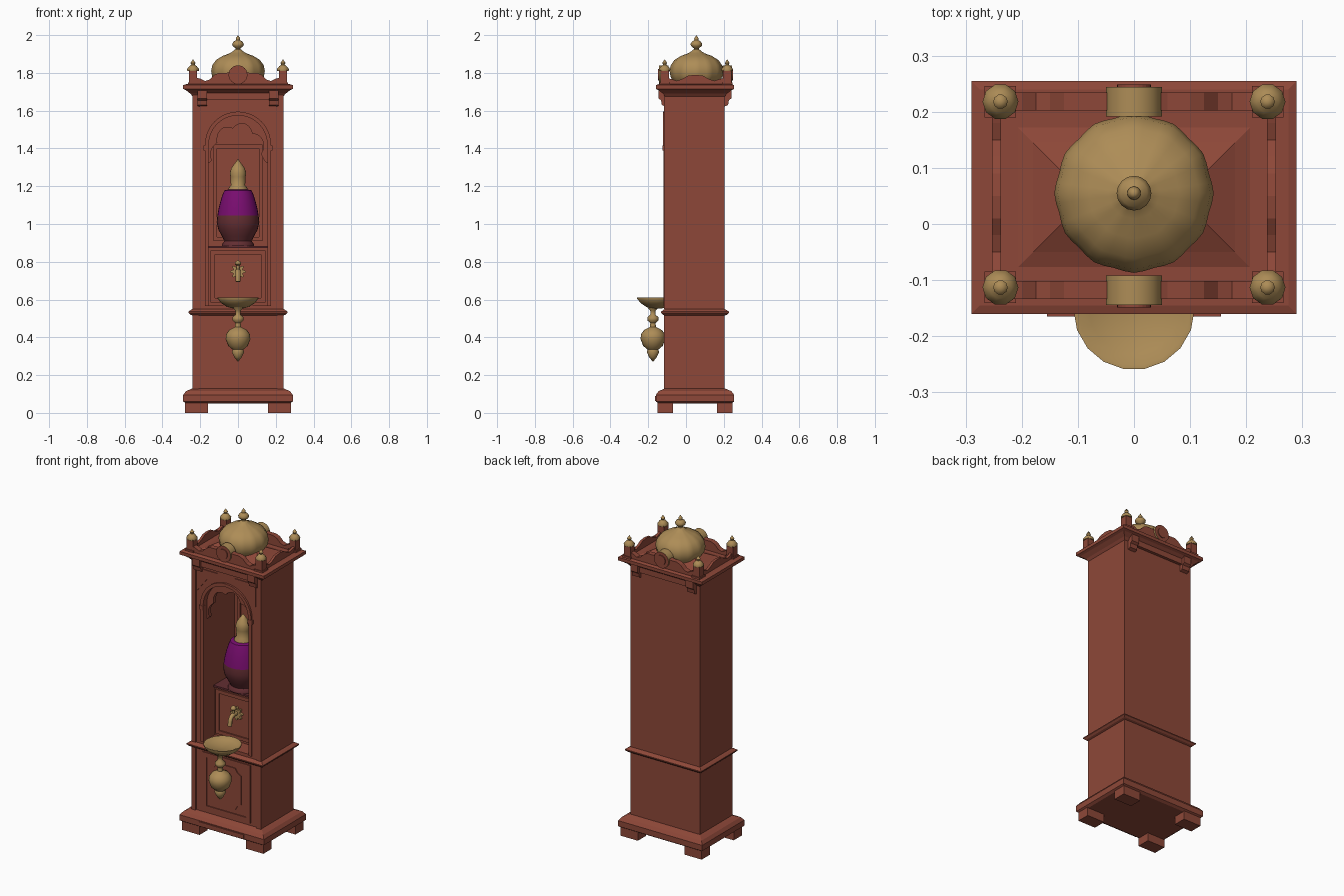
import bpy, bmesh, math
from mathutils import Matrix, Vector

if "Cube" in bpy.data.objects:
    bpy.data.objects.remove(bpy.data.objects["Cube"])

def material(name, rgb):
    m = bpy.data.materials.new(name)
    m.diffuse_color = (*rgb, 1)
    m.use_nodes = True
    m.node_tree.nodes["Principled BSDF"].inputs["Base Color"].default_value = m.diffuse_color
    return m

WOOD = material("red_wood", (0.27, 0.064, 0.040))
GOLD = material("brass", (0.42, 0.265, 0.095))
PURPLE = material("purple_band", (0.19, 0.004, 0.16))
MAROON = material("dark_maroon", (0.125, 0.027, 0.032))
YF, YB, HX = -0.11, 0.205, 0.24      # cabinet front, back, half width

def finish(name, bm, mat, smooth=None):
    bmesh.ops.recalc_face_normals(bm, faces=bm.faces)
    me = bpy.data.meshes.new(name)
    bm.to_mesh(me)
    bm.free()
    me.materials.append(mat)
    if smooth:
        for p in me.polygons:
            p.use_smooth = True
        me.set_sharp_from_angle(angle=math.radians(smooth))
    ob = bpy.data.objects.new(name, me)
    bpy.context.collection.objects.link(ob)
    return ob

def boxes(name, items, mat=WOOD):
    """One object from boxes given as (x0, x1, y0, y1, z0, z1)."""
    bm = bmesh.new()
    for x0, x1, y0, y1, z0, z1 in items:
        mx = Matrix.Translation(((x0+x1)/2, (y0+y1)/2, (z0+z1)/2)) @ Matrix.Diagonal((x1-x0, y1-y0, z1-z0, 1))
        bmesh.ops.create_cube(bm, size=1, matrix=mx)
    return finish(name, bm, mat)

def frame(name, x, z0, z1, w, y, t):
    """Raised rectangular frame standing t proud of plane y."""
    a, b = y - t, y + 0.004
    return boxes(name, [(-x, -x+w, a, b, z0, z1), (x-w, x, a, b, z0, z1),
                        (-x+w, x-w, a, b, z0, z0+w), (-x+w, x-w, a, b, z1-w, z1)])

def prism(name, pts, a, b, mat=WOOD, axis='y', smooth=None):
    """Extrude a flat outline (u, z) along y or x from a to b."""
    bm = bmesh.new()
    put = (lambda u, z, d: (u, d, z)) if axis == 'y' else (lambda u, z, d: (d, u, z))
    lo = [bm.verts.new(put(u, z, a)) for u, z in pts]
    hi = [bm.verts.new(put(u, z, b)) for u, z in pts]
    caps = [bm.faces.new(lo), bm.faces.new(hi[::-1])]
    n = len(pts)
    for i in range(n):
        bm.faces.new((lo[i], lo[(i+1) % n], hi[(i+1) % n], hi[i]))
    bmesh.ops.recalc_face_normals(bm, faces=bm.faces)
    bmesh.ops.triangulate(bm, faces=caps)
    return finish(name, bm, mat, smooth)

def loft(name, prof, mat=WOOD):
    """Stacked rectangles around the cabinet: (overhang, z)."""
    bm = bmesh.new()
    rings = [[bm.verts.new(p) for p in ((-HX-d, YF-d, z), (HX+d, YF-d, z), (HX+d, YB+d, z), (-HX-d, YB+d, z))]
             for d, z in prof]
    for r, s in zip(rings, rings[1:]):
        for i in range(4):
            bm.faces.new((r[i], r[(i+1) % 4], s[(i+1) % 4], s[i]))
    bm.faces.new(rings[0][::-1])
    bm.faces.new(rings[-1])
    return finish(name, bm, mat)

def lathe(name, prof, x, y, mat, seg=24, lobes=0, smooth=50):
    """Turned part from (radius, z), optionally gently lobed."""
    bm = bmesh.new()
    rings = []
    for r, z in prof:
        ring = []
        for i in range(seg):
            t = 2*math.pi*i/seg
            k = r*(1 + 0.015*math.cos(lobes*t)) if lobes else r
            ring.append(bm.verts.new((x+k*math.cos(t), y+k*math.sin(t), z)))
        rings.append(ring)
    for r, s in zip(rings, rings[1:]):
        for i in range(seg):
            bm.faces.new((r[i], r[(i+1) % seg], s[(i+1) % seg], s[i]))
    bm.faces.new(rings[0][::-1])
    bm.faces.new(rings[-1])
    bmesh.ops.remove_doubles(bm, verts=bm.verts, dist=1e-5)
    return finish(name, bm, mat, smooth)

def arc(r, cz, n=20):
    return [(r*math.cos(math.pi*i/n), cz + r*math.sin(math.pi*i/n)) for i in range(n+1)]

# feet and base moulding
boxes("feet", [(s*0.22-0.06, s*0.22+0.06, y-0.04, y+0.04, 0, 0.06) for s in (-1, 1) for y in (-0.11, 0.205)])
loft("base_moulding", [(0.035, 0.05), (0.05, 0.06), (0.05, 0.095), (0.035, 0.115), (0.012, 0.125), (0.0, 0.13)])
boxes("base_apron", [(-0.155, 0.155, -0.165, -0.14, 0.062, 0.09)])

# lower cabinet with door panel
boxes("lower_cabinet", [(-HX, HX, YF, YB, 0.11, 0.57)])
frame("lower_door_frame", 0.165, 0.145, 0.505, 0.03, YF, 0.006)
prism("lower_door_panel", [(sx*x, z) for sx, pts in ((1, [(0.06, 0.20), (0.075, 0.225), (0.10, 0.24), (0.10, 0.42),
      (0.075, 0.435), (0.06, 0.46)]), (-1, [(0.06, 0.46), (0.075, 0.435), (0.10, 0.42), (0.10, 0.24),
      (0.075, 0.225), (0.06, 0.20)])) for x, z in pts], YF-0.005, YF+0.01)
boxes("lower_corner_strips", [(s*0.225-0.015, s*0.225+0.015, YF-0.006, YF+0.01, 0.125, 0.52) for s in (-1, 1)])
loft("waist_moulding", [(0.0, 0.515), (0.012, 0.52), (0.022, 0.53), (0.022, 0.536), (0.01, 0.545), (0.0, 0.55)])

# upper cabinet: arched niche and back wall
niche = arc(0.155, 1.42)
prism("upper_cabinet", [(HX, 0.56), (HX, 1.70), (-HX, 1.70), (-HX, 0.56), (-0.155, 0.56)] + niche[::-1] + [(0.155, 0.56)],
      YF, 0.185)
boxes("back_wall", [(-HX, HX, 0.185, YB, 0.56, 1.70)])
prism("arch_trim", [(0.175, 1.40)] + arc(0.175, 1.42) + [(-0.175, 1.40), (-0.155, 1.40)] + niche[::-1] + [(0.155, 1.40)],
      YF-0.012, YF+0.01)
boxes("niche_side_trims", [(s*0.165-0.01, s*0.165+0.01, YF-0.008, YF+0.01, 0.565, 1.40) for s in (-1, 1)])
boxes("arch_capitals", [(s*0.168-0.015, s*0.168+0.015, YF-0.014, YF+0.01, 1.39, 1.415) for s in (-1, 1)])
boxes("upper_corner_strips", [(s*0.225-0.015, s*0.225+0.015, YF-0.006, YF+0.01, 0.55, 1.69) for s in (-1, 1)])
for s in (-1, 1):
    prism("spandrel_panel", [(s*0.20, 1.50), (s*0.20, 1.64), (s*0.06, 1.64), (s*0.13, 1.59)], YF-0.005, YF+0.005)

# scalloped screen set inside the arch
foil = []
for i in range(57):
    t = math.pi*i/56
    k = 0.84 + 0.16*abs(math.sin(3.5*t))
    foil.append((0.145*k*math.cos(t), 1.37 + 0.165*k*math.sin(t)))
prism("scalloped_screen", [(0.157, 1.32)] + arc(0.157, 1.42) + [(-0.157, 1.32), (-0.14, 1.335)] + foil[::-1] + [(0.14, 1.335)],
      -0.085, -0.06)
frame("niche_back_frame", 0.13, 0.91, 1.42, 0.02, 0.185, 0.008)

# stand in the niche, with shelf and tap
boxes("tap_stand", [(-0.157, 0.157, -0.005, 0.19, 0.56, 0.873)])
boxes("shelf", [(-0.157, 0.157, -0.02, 0.19, 0.873, 0.884)], MAROON)
frame("tap_stand_frame", 0.145, 0.585, 0.86, 0.022, -0.005, 0.008)
prism("tap_rosette", [((0.034+0.008*math.cos(8*t))*math.cos(t), 0.748+(0.034+0.008*math.cos(8*t))*math.sin(t))
      for t in [2*math.pi*i/48 for i in range(48)]], -0.02, 0.0, GOLD)
cu = bpy.data.curves.new("tap_spout", 'CURVE')
cu.dimensions, cu.bevel_depth, cu.bevel_resolution, cu.use_fill_caps = '3D', 0.013, 2, True
sp = cu.splines.new('POLY')
path = [(0, 0.75), (-0.045, 0.753), (-0.065, 0.745), (-0.077, 0.725), (-0.08, 0.695)]
sp.points.add(len(path)-1)
for p, (y, z) in zip(sp.points, path):
    p.co = (0, y, z, 1)
cu.materials.append(GOLD)
bpy.context.collection.objects.link(bpy.data.objects.new("tap_spout", cu))
lathe("tap_handle", [(0.008, 0.755), (0.008, 0.78), (0.017, 0.787), (0.014, 0.80), (0, 0.81)], 0, -0.045, GOLD, 12)

# urn: maroon body, purple band, brass neck
UY = 0.05
lathe("urn_body", [(0.085, 0.884), (0.085, 0.893), (0.072, 0.91), (0.085, 0.935), (0.104, 0.97), (0.113, 1.01), (0.109, 1.045)],
      0, UY, MAROON, 28)
lathe("urn_band", [(0.109, 1.045), (0.103, 1.08), (0.093, 1.12), (0.082, 1.155), (0.072, 1.178), (0.04, 1.185)],
      0, UY, PURPLE, 28)
lathe("urn_neck", [(0.05, 1.175), (0.05, 1.19), (0.038, 1.205), (0.04, 1.25), (0.043, 1.27), (0.036, 1.295), (0.018, 1.32), (0, 1.345)],
      0, UY, GOLD, 20)

# basin with pendant below it
lathe("basin", [(0.02, 0.552), (0.06, 0.562), (0.09, 0.582), (0.108, 0.604), (0.108, 0.612), (0.10, 0.612), (0.08, 0.60), (0, 0.592)],
      0, -0.152, GOLD, 18)
lathe("basin_pendant", [(0.032, 0.562), (0.014, 0.54), (0.014, 0.52), (0.03, 0.505), (0.03, 0.49), (0.014, 0.475), (0.016, 0.455),
      (0.048, 0.438), (0.064, 0.415), (0.065, 0.39), (0.052, 0.355), (0.028, 0.335), (0.033, 0.322), (0.02, 0.295), (0, 0.27)],
      0, -0.175, GOLD, 20)

# cornice, friezes and brackets on front and back
loft("cornice", [(0.0, 1.675), (0.012, 1.69), (0.025, 1.70), (0.035, 1.708), (0.05, 1.715), (0.05, 1.735), (0.035, 1.74)])
loft("roof_slope", [(-0.02, 1.735), (-0.06, 1.75), (-0.11, 1.775)])
for y, d in ((YF, -1), (YB, 1)):
    a, b = sorted((y - d*0.01, y + d*0.018))
    boxes("frieze", [(-0.215, 0.215, a, b, 1.66, 1.70)])
    for s in (-1, 1):
        prism("bracket", [(y-d*0.005, 1.62), (y+d*0.018, 1.63), (y+d*0.022, 1.655), (y+d*0.035, 1.665),
              (y+d*0.035, 1.71), (y-d*0.005, 1.71)], s*0.19-0.025, s*0.19+0.025, axis='x')

# crest rails with medallions
half = [(0.23, 1.73), (0.23, 1.775), (0.20, 1.77), (0.175, 1.757), (0.15, 1.765), (0.125, 1.79), (0.10, 1.80), (0.06, 1.80), (0.03, 1.81)]
for y, d in ((-0.118, -1), (0.218, 1)):
    prism("crest_rail", half + [(-x, z) for x, z in reversed(half)], y-0.016, y+0.016)
    disc = [(0.05*math.cos(t), 1.79+0.05*math.sin(t)) for t in [2*math.pi*i/24 for i in range(24)]]
    ob = prism("medallion", disc, y-0.026, y+0.026, GOLD, smooth=40)
    ob.data.materials.append(WOOD)
    for p in ob.data.polygons:
        if abs(p.normal.y) > 0.5:
            p.material_index = 1
    prism("medallion_boss", [(u*0.6, 1.79+(z-1.79)*0.6) for u, z in disc], y+d*0.02, y+d*0.031)
side = [(0.16, 1.73), (0.16, 1.775), (0.13, 1.768), (0.10, 1.758), (0.07, 1.768), (0.04, 1.785), (0.0, 1.79)]
for s in (-1, 1):
    prism("side_rail", [(0.05+u, z) for u, z in side] + [(0.05-u, z) for u, z in reversed(side[:-1])],
          s*0.245-0.008, s*0.245+0.008, axis='x')

# corner posts with brass caps
for x in (-0.238, 0.238):
    for y in (-0.113, 0.218):
        boxes("corner_post", [(x-0.022, x+0.022, y-0.022, y+0.022, 1.73, 1.815), (x-0.028, x+0.028, y-0.028, y+0.028, 1.73, 1.75)])
        lathe("post_cap", [(0.03, 1.81), (0.032, 1.82), (0.02, 1.835), (0.009, 1.843), (0.013, 1.853), (0, 1.872)], x, y, GOLD, 10)

# dome and finial
lathe("dome", [(0.10, 1.735), (0.118, 1.75), (0.135, 1.78), (0.14, 1.81), (0.134, 1.84), (0.115, 1.868), (0.08, 1.89), (0.045, 1.903),
      (0.025, 1.915), (0.015, 1.925)], 0, 0.055, GOLD, 48, lobes=12)
lathe("dome_finial", [(0.015, 1.92), (0.013, 1.93), (0.028, 1.942), (0.031, 1.953), (0.024, 1.965), (0.011, 1.973), (0.012, 1.982),
      (0, 2.0)], 0, 0.055, GOLD, 16)
